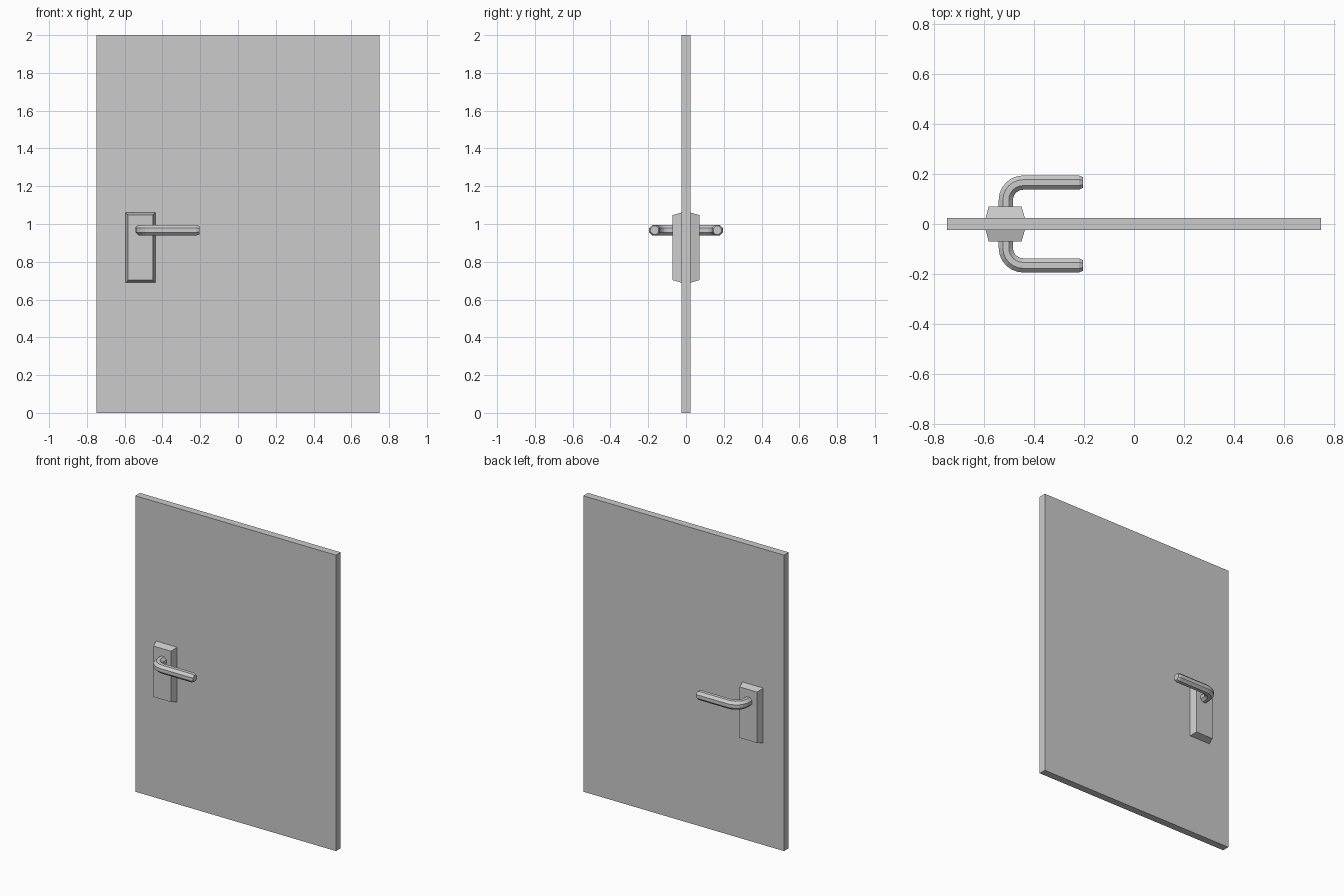
import bpy, bmesh
from math import sin, cos, pi
from mathutils import Vector

if "Cube" in bpy.data.objects:
    bpy.data.objects.remove(bpy.data.objects["Cube"])


def loft(name, rings):
    """Skin a list of equal-length closed rings and cap both ends."""
    bm = bmesh.new()
    rows = [[bm.verts.new(p) for p in ring] for ring in rings]
    n = len(rows[0])
    for a, b in zip(rows, rows[1:]):
        for i in range(n):
            j = (i + 1) % n
            bm.faces.new((a[i], a[j], b[j], b[i]))
    bm.faces.new(rows[0])
    bm.faces.new(rows[-1])
    bmesh.ops.recalc_face_normals(bm, faces=bm.faces)
    mesh = bpy.data.meshes.new(name)
    bm.to_mesh(mesh)
    bm.free()
    ob = bpy.data.objects.new(name, mesh)
    bpy.context.collection.objects.link(ob)
    return ob


def rect(x0, x1, z0, z1, y):
    return [(x0, y, z0), (x1, y, z0), (x1, y, z1), (x0, y, z1)]


# Door panel
loft("door_panel", [rect(-0.75, 0.75, 0, 2, y) for y in (-0.025, 0.025)])

SIDES, RADIUS = 8, 0.031
X, Z, Y_GRIP, BEND, TIP = -0.514, 0.967, 0.166, 0.07, -0.205


def lever_rings(s):
    # Path stations: x, y, heading angle (0 = outward, pi/2 = along the door), radius
    path = [(X, 0.06, 0, RADIUS)]
    for k in range(7):
        a = k / 6 * pi / 2
        path.append((X + BEND * (1 - cos(a)), Y_GRIP - BEND * (1 - sin(a)), a, RADIUS))
    path += [(TIP - 0.016, Y_GRIP, pi / 2, RADIUS), (TIP, Y_GRIP, pi / 2, RADIUS * 0.75)]
    rings = []
    for x, y, a, r in path:
        side = Vector((cos(a), -s * sin(a), 0))
        centre = Vector((x, s * y, Z))
        rings.append([centre + r * (cos(t) * side + sin(t) * Vector((0, 0, 1)))
                      for t in [(i + 0.5) * 2 * pi / SIDES for i in range(SIDES)]])
    return rings


# Tapered backplate and lever handle on each face of the door
for s, label in ((-1, "front"), (1, "back")):
    loft(label + "_backplate", [rect(-0.595, -0.438, 0.69, 1.06, s * 0.025),
                                rect(-0.582, -0.451, 0.703, 1.047, s * 0.071)])
    loft(label + "_lever", lever_rings(s))
